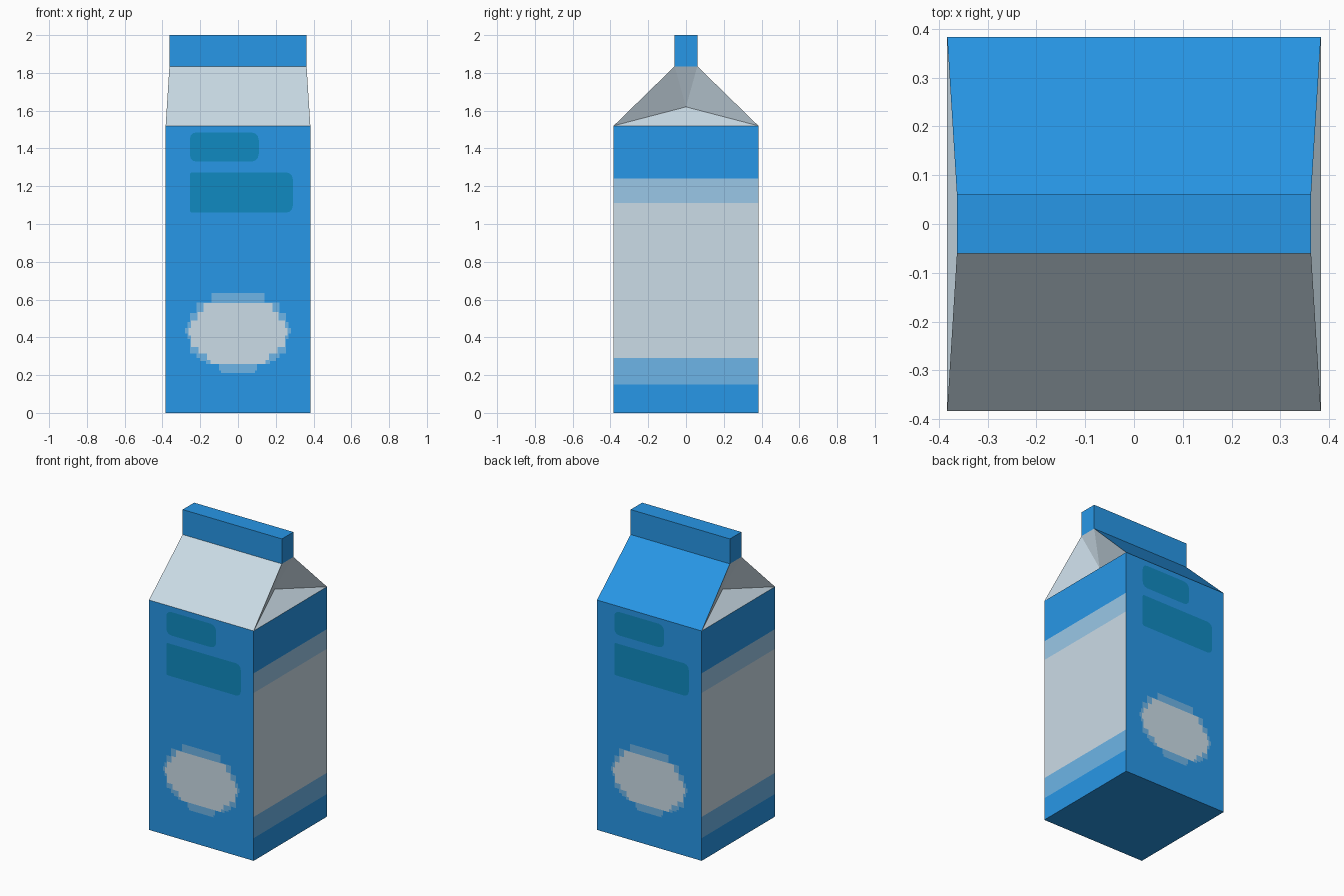
import bpy, bmesh, math
from mathutils import Matrix, Vector

if "Cube" in bpy.data.objects:
    bpy.data.objects.remove(bpy.data.objects["Cube"])

W, H = 0.383, 1.52             # half width and height of the carton body
FX, FY, FZ, TOP = 0.363, 0.06, 1.835, 2.0   # fin half sizes, fin base, fin top


def mat(name, rgb):
    lin = [((c / 255 + 0.055) / 1.055) ** 2.4 for c in rgb]
    m = bpy.data.materials.new(name)
    m.diffuse_color = (*lin, 1)
    m.use_nodes = True
    m.node_tree.nodes["Principled BSDF"].inputs["Base Color"].default_value = m.diffuse_color
    return m


blue = mat("blue", (39, 151, 231))
white = mat("cool_white", (203, 220, 231))
pale = mat("pale_blue", (156, 202, 234))
mid = mat("mid_blue", (111, 183, 234))
teal = mat("teal", (16, 138, 193))


def finish(name, bm, mats):
    me = bpy.data.meshes.new(name)
    bm.to_mesh(me)
    bm.free()
    for m in mats:
        me.materials.append(m)
    ob = bpy.data.objects.new(name, me)
    bpy.context.collection.objects.link(ob)
    return ob


def box(sx, sy, z0, z1):
    bm = bmesh.new()
    bmesh.ops.create_cube(bm, size=1, matrix=Matrix.Translation((0, 0, (z0 + z1) / 2))
                          @ Matrix.Diagonal((2 * sx, 2 * sy, z1 - z0, 1)))
    return bm


# Body: box cut at the band heights, bands only on the left and right sides
bm = box(W, W, 0, H)
bmesh.ops.delete(bm, geom=[f for f in bm.faces if f.normal.z > 0.9], context='FACES_ONLY')
for z in (0.15, 0.29, 1.11, 1.24):
    bmesh.ops.bisect_plane(bm, geom=bm.verts[:] + bm.edges[:] + bm.faces[:],
                           plane_co=(0, 0, z), plane_no=(0, 0, 1))
for f in bm.faces:
    if abs(f.normal.x) > 0.9:
        z = f.calc_center_median().z
        f.material_index = (2 if 0.15 < z < 0.29 else 1 if 0.29 < z < 1.11
                            else 3 if 1.11 < z < 1.24 else 0)
finish("carton_body", bm, [blue, white, mid, pale])

# Gable roof: one slope plus one tucked end, repeated with a half turn
bm = bmesh.new()
fl, fr, br = (-W, -W, H), (W, -W, H), (W, W, H)
tfl, tfr, tbr = (-FX, -FY, FZ), (FX, -FY, FZ), (FX, FY, FZ)
tuck = (0.269, 0, 1.62)
for turn in (0, 1):
    rot = Matrix.Rotation(math.pi * turn, 3, 'Z')
    for i, pts in enumerate([(fl, fr, tfr, tfl), (fr, br, tuck), (fr, tuck, tfr),
                             (br, tbr, tuck), (tuck, tbr, tfr)]):
        f = bm.faces.new([bm.verts.new(rot @ Vector(p)) for p in pts])
        f.material_index = 1 if (turn and i == 0) else 0   # back slope is blue
bmesh.ops.remove_doubles(bm, verts=bm.verts[:], dist=1e-4)
finish("gable_roof", bm, [white, blue])

# Sealed fin on top
finish("top_fin", box(FX, FY, FZ, TOP), [blue])


# Flat painted details, placed on the front or turned to the back
def plate(name, outline, m, lift, turn):
    rot = Matrix.Rotation(math.pi * turn, 3, 'Z')
    bm = bmesh.new()
    f = bm.faces.new([bm.verts.new(rot @ Vector((x, -W - lift, z))) for x, z in outline])
    f.normal_update()
    if f.normal.dot(rot @ Vector((0, -1, 0))) < 0:
        f.normal_flip()
    bmesh.ops.triangulate(bm, faces=bm.faces[:])
    finish(name, bm, [m])


def rounded(x0, x1, z0, z1, rl, rr):
    pts = []
    for cx, cz, r, a in ((x1 - rr, z0 + rr, rr, -90), (x1 - rr, z1 - rr, rr, 0),
                         (x0 + rl, z1 - rl, rl, 90), (x0 + rl, z0 + rl, rl, 180)):
        for k in range(4):
            t = math.radians(a + 30 * k)
            pts.append((cx + r * math.cos(t), cz + r * math.sin(t)))
    return pts


def stepped(rows, top):
    # rows of (bottom z, half width) become a symmetric stair-step outline
    right = []
    for i, (z, w) in enumerate(rows):
        z2 = rows[i + 1][0] if i + 1 < len(rows) else top
        right += [(w, z), (w, z2)]
    return right + [(-x, z) for x, z in reversed(right)]


fringe = [(.21, .09), (.225, .10), (.26, .17), (.275, .2), (.29, .22), (.315, .255),
          (.39, .268), (.42, .28), (.45, .268), (.48, .255), (.53, .22), (.585, .14)]
patch = [(.26, .145), (.28, .165), (.315, .21), (.35, .25), (.41, .262), (.45, .25),
         (.49, .215), (.535, .182)]

for turn, side in enumerate(("front", "back")):
    plate(side + "_small_label", rounded(-.255, .11, 1.33, 1.485, .035, .04), teal, .002, turn)
    plate(side + "_large_label", rounded(-.255, .29, 1.06, 1.273, .012, .035), teal, .002, turn)
    plate(side + "_splash_fringe", stepped(fringe, .635), mid, .002, turn)
    plate(side + "_splash", stepped(patch, .583), white, .004, turn)
